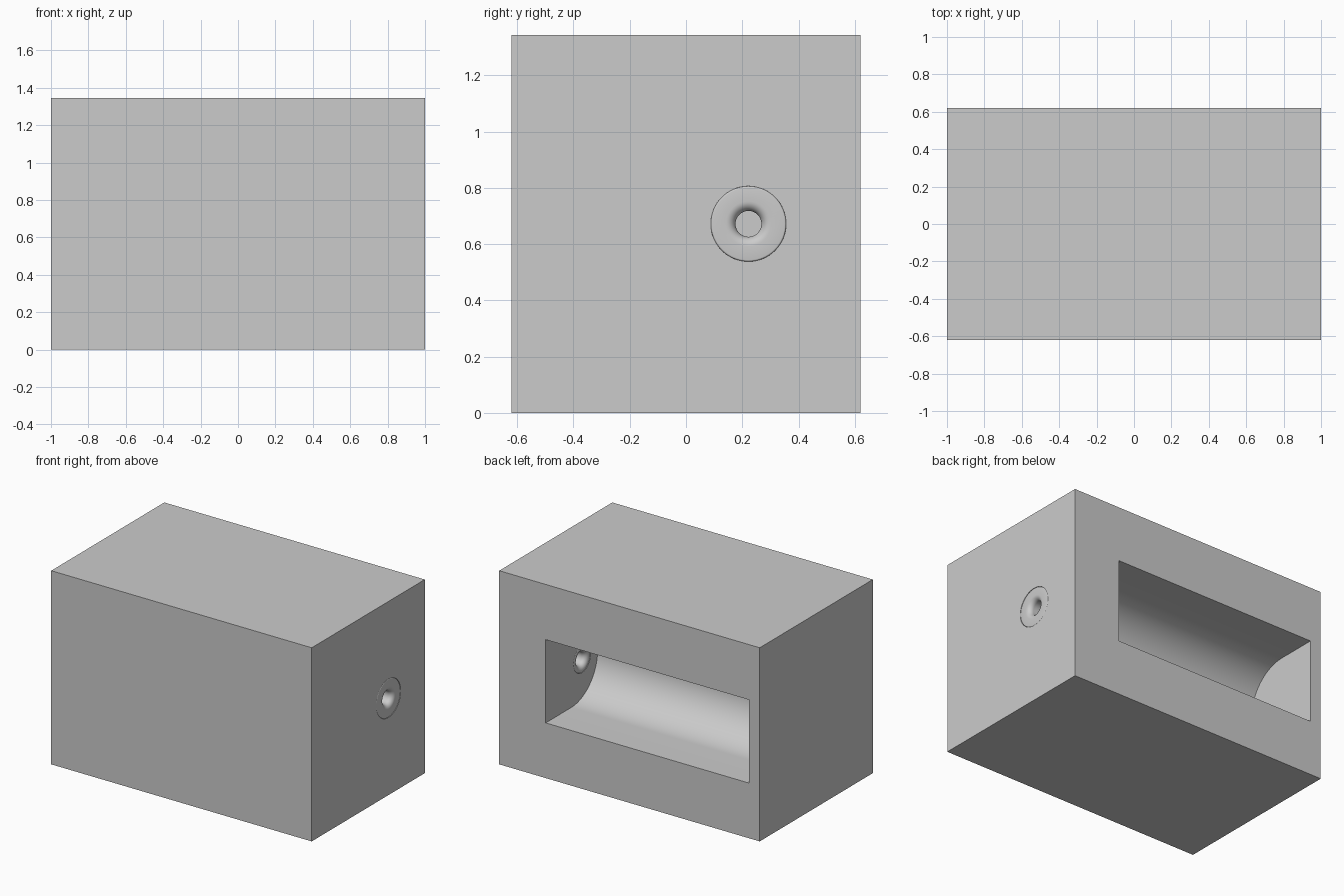
import bpy
import math
import bmesh
from mathutils import Matrix, Vector

cube = bpy.data.objects.get("Cube")
if cube:
    bpy.data.objects.remove(cube, do_unlink=True)

WIDTH, DEPTH, HEIGHT = 2.0, 1.24, 1.344
MID_Z = HEIGHT / 2
SLOT_LEFT, SLOT_RIGHT = 0.643, -0.917
SLOT_RADIUS, SLOT_CENTRE_Y = 0.289, 0.34
BORE_Y, BORE_R, FLANGE_R, COLLAR_R = 0.222, 0.046, 0.134, 0.092
FLARE, EDGE = 0.034, 0.006

grey = bpy.data.materials.new("plain_grey")
grey.use_nodes = True
grey.diffuse_color = (0.6, 0.6, 0.6, 1)
grey.node_tree.nodes["Principled BSDF"].inputs["Base Color"].default_value = (0.6, 0.6, 0.6, 1)


def add_object(name, bm):
    bmesh.ops.recalc_face_normals(bm, faces=bm.faces)
    mesh = bpy.data.meshes.new(name)
    bm.to_mesh(mesh)
    bm.free()
    mesh.materials.append(grey)
    obj = bpy.data.objects.new(name, mesh)
    bpy.context.collection.objects.link(obj)
    return obj


def lathe(name, profile, steps=64):
    """Spin a closed (x, radius) outline around the bore axis."""
    bm = bmesh.new()
    verts = [bm.verts.new((x, BORE_Y, MID_Z + r)) for x, r in profile]
    edges = [bm.edges.new((a, b)) for a, b in zip(verts, verts[1:] + verts[:1])]
    bmesh.ops.spin(bm, geom=verts + edges, cent=(0, BORE_Y, MID_Z), axis=(1, 0, 0),
                   angle=math.tau, steps=steps, use_merge=True)
    bmesh.ops.remove_doubles(bm, verts=bm.verts, dist=1e-5)
    return add_object(name, bm)


def quarter(cx, cr, radius, start, end, steps=8):
    """Points of an arc in the (x, radius) plane, angles in degrees."""
    angles = [math.radians(start + (end - start) * i / steps) for i in range(steps + 1)]
    return [(cx + radius * math.cos(a), cr + radius * math.sin(a)) for a in angles]


def cut(target, cutter):
    cutter.hide_render = True
    cutter.hide_viewport = False
    mod = target.modifiers.new("cut_" + cutter.name, 'BOOLEAN')
    mod.operation = 'DIFFERENCE'
    mod.solver = 'EXACT'
    mod.object = cutter
    bpy.context.view_layer.objects.active = target
    bpy.ops.object.modifier_apply(modifier=mod.name)
    bpy.data.objects.remove(cutter, do_unlink=True)


def smooth(obj, angle=30):
    bpy.ops.object.select_all(action='DESELECT')
    obj.select_set(True)
    bpy.context.view_layer.objects.active = obj
    bpy.ops.object.shade_smooth_by_angle(angle=math.radians(angle))


# Solid block
bm = bmesh.new()
bmesh.ops.create_cube(bm, size=1, matrix=Matrix.Translation((0, 0, MID_Z))
                      @ Matrix.Diagonal((WIDTH, DEPTH, HEIGHT, 1)))
block = add_object("block", bm)

# Round-bottomed slot opening at the back
outline = [(DEPTH, MID_Z + SLOT_RADIUS)]
outline += [(SLOT_CENTRE_Y - y, MID_Z + z) for y, z in quarter(0, 0, SLOT_RADIUS, 90, -90, 48)]
outline.append((DEPTH, MID_Z - SLOT_RADIUS))
bm = bmesh.new()
face = bm.faces.new([bm.verts.new((SLOT_RIGHT, y, z)) for y, z in outline])
extruded = bmesh.ops.extrude_face_region(bm, geom=[face])["geom"]
bmesh.ops.translate(bm, verts=[v for v in extruded if isinstance(v, bmesh.types.BMVert)],
                    vec=Vector((SLOT_LEFT - SLOT_RIGHT, 0, 0)))
cut(block, add_object("slot_cutter", bm))

# Stepped seat for the bushing through the left wall
outer, inner, step = WIDTH / 2, SLOT_LEFT, WIDTH / 2 - 0.05
seat = [(outer + 0.1, 0), (outer + 0.1, FLANGE_R), (step, FLANGE_R),
        (step, COLLAR_R), (inner - 0.1, COLLAR_R), (inner - 0.1, 0)]
cut(block, lathe("seat_cutter", seat))
smooth(block)

# Flush bushing with rounded rims and a bore flared at both ends
profile = quarter(outer - FLARE, BORE_R + FLARE, FLARE, 270, 360)
profile = [(x, r) for x, r in profile[:-1]]
profile = (quarter(inner + FLARE, BORE_R + FLARE, FLARE, 180, 270)
           + [(outer - FLARE - (0.0), BORE_R)]
           + [(x, r) for x, r in quarter(outer - FLARE, BORE_R + FLARE, FLARE, 270, 360)][1:]
           + quarter(outer - EDGE, FLANGE_R - EDGE, EDGE, 0, 90, 4)
           + [(step, FLANGE_R), (step, COLLAR_R)]
           + quarter(inner + EDGE, COLLAR_R - EDGE, EDGE, 90, 180, 4))
bushing = lathe("bushing", profile)
smooth(bushing)
